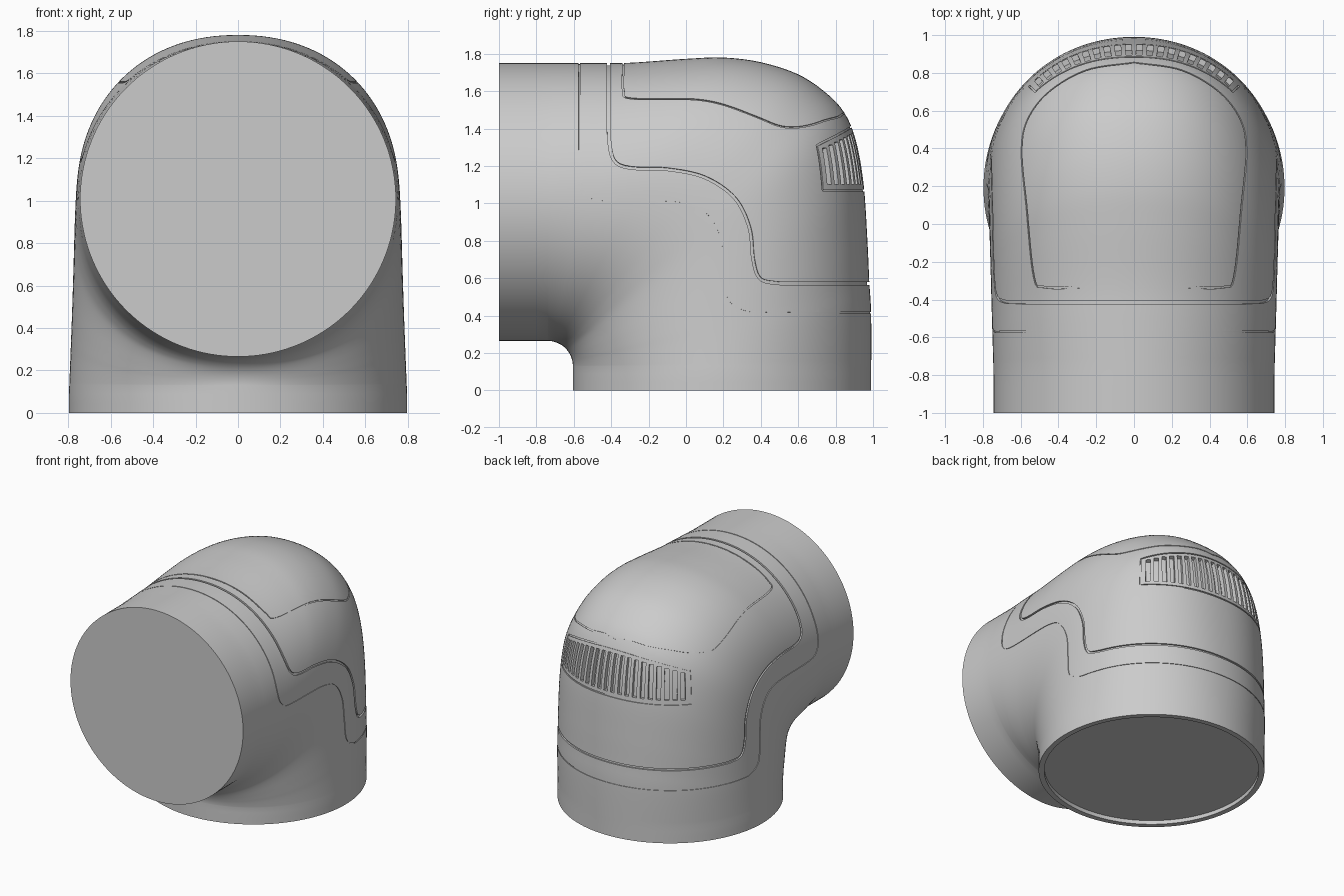
import bpy
import bmesh
import math
from mathutils import Vector
from mathutils.bvhtree import BVHTree

cube = bpy.data.objects.get("Cube")
if cube:
    bpy.data.objects.remove(cube, do_unlink=True)

grey = bpy.data.materials.new("plain_grey")
grey.use_nodes = True
grey.diffuse_color = (0.6, 0.6, 0.6, 1)
grey.node_tree.nodes["Principled BSDF"].inputs["Base Color"].default_value = grey.diffuse_color


def spline(points, steps=8):
    """Smooth curve through 2D points."""
    pts = [Vector(p) for p in points]
    pts = [2 * pts[0] - pts[1]] + pts + [2 * pts[-1] - pts[-2]]
    out = []
    for a, b, c, d in zip(pts, pts[1:], pts[2:], pts[3:]):
        for i in range(steps):
            t = i / steps
            out.append(0.5 * (2 * b + (c - a) * t + (2 * a - 5 * b + 4 * c - d) * t * t
                              + (3 * b - a - 3 * c + d) * t ** 3))
    return out + [pts[-2]]


def make_object(name, bm):
    bmesh.ops.recalc_face_normals(bm, faces=bm.faces)
    mesh = bpy.data.meshes.new(name)
    bm.to_mesh(mesh)
    obj = bpy.data.objects.new(name, mesh)
    bpy.context.collection.objects.link(obj)
    mesh.materials.append(grey)
    return obj


# Elbow body: sections fanned around the inside corner
PIVOT = Vector((-0.74, 0.13))
INNER_R = 0.135
outer = spline([(0.99, 0), (0.99, 0.4), (0.98, 0.58), (0.97, 0.8), (0.95, 1.1), (0.91, 1.33),
                (0.85, 1.48), (0.75, 1.59), (0.6, 1.69), (0.4, 1.755), (0.2, 1.78),
                (0, 1.773), (-0.3, 1.752), (-0.5, 1.75), (-1, 1.75)])


def outer_point(phi):
    ray = Vector((math.cos(phi), math.sin(phi)))
    side = Vector((-ray.y, ray.x))
    for p, q in zip(outer, outer[1:]):
        dp, dq = (p - PIVOT).dot(side), (q - PIVOT).dot(side)
        if dp <= 0 <= dq and dq > dp:
            return p.lerp(q, -dp / (dq - dp))


sections = []          # inner point, outer point, half width, roundness power
for z in (0, 0.045, 0.09):
    sections.append((Vector((-0.605, z)), Vector((0.99, z)), 0.797, 2))
FAN = 80
for i in range(FAN + 1):
    t = i / FAN
    phi = t * math.pi / 2
    inner = PIVOT + INNER_R * Vector((math.cos(phi), math.sin(phi)))
    width = 0.795 - 0.06 * t + 0.01 * t * t
    sections.append((inner, outer_point(phi), width, 2 + 0.2 * math.sin(2 * phi)))
for y in (-0.8, -0.87, -0.94, -1):
    sections.append((Vector((y, 0.265)), Vector((y, 1.75)), 0.744, 2))

SIDES = 144
bm = bmesh.new()
rings = []
for inner, out, width, power in sections:
    mid, half = (inner + out) / 2, (out - inner) / 2
    ring = []
    for k in range(SIDES):
        a = 2 * math.pi * k / SIDES
        c, s = (math.copysign(abs(v) ** (2 / power), v) for v in (math.cos(a), math.sin(a)))
        p = mid + half * c
        ring.append(bm.verts.new((width * s, p.x, p.y)))
    rings.append(ring)
for r0, r1 in zip(rings, rings[1:]):
    for k in range(SIDES):
        n = (k + 1) % SIDES
        bm.faces.new((r0[k], r0[n], r1[n], r1[k]))
bm.faces.new(rings[-1])
base = bm.faces.new(rings[0])
bmesh.ops.recalc_face_normals(bm, faces=bm.faces)
# Recessed base with a thin rim
bmesh.ops.inset_region(bm, faces=[base], thickness=0.04)
recess = bmesh.ops.extrude_face_region(bm, geom=[base])["geom"]
bmesh.ops.translate(bm, verts=[g for g in recess if isinstance(g, bmesh.types.BMVert)],
                    vec=(0, 0, 0.03))
if base.is_valid:
    bmesh.ops.delete(bm, geom=[base], context="FACES_ONLY")
bmesh.ops.recalc_face_normals(bm, faces=bm.faces)
surface = BVHTree.FromBMesh(bm)
body = make_object("elbow_body", bm)
bm.free()


def project(rays):
    """Cast rays outward from inside the body onto its skin."""
    hits = []
    for origin, direction in rays:
        loc, normal, _, _ = surface.ray_cast(Vector(origin), Vector(direction).normalized())
        if loc and (not hits or (loc - hits[-1][0]).length > 0.012):
            hits.append((loc, normal))
    return hits


def mirrored(half):
    """Complete a loop from its half that runs between two points on x = 0."""
    flip = [(Vector((-p.x, p.y, p.z)), Vector((-n.x, n.y, n.z))) for p, n in half]
    return half + flip[-2:0:-1]


def channel(bm, path, width, depth, closed=True):
    """Rectangular cutter following a path on the skin."""
    count = len(path)
    rows = []
    for i, (p, n) in enumerate(path):
        before = path[(i - 1) % count if closed else max(i - 1, 0)][0]
        after = path[(i + 1) % count if closed else min(i + 1, count - 1)][0]
        side = n.cross(after - before).normalized() * width / 2
        rows.append([bm.verts.new(p + side * s + n * h)
                     for s, h in ((-1, 0.012), (1, 0.012), (1, -depth), (-1, -depth))])
    for i in range(count if closed else count - 1):
        r0, r1 = rows[i], rows[(i + 1) % count]
        for k in range(4):
            n = (k + 1) % 4
            bm.faces.new((r0[k], r0[n], r1[n], r1[k]))
    if not closed:
        bm.faces.new(rows[0])
        bm.faces.new(rows[-1])


def around_pipe(b, z):
    return (0, 0.195, z), (math.sin(b), math.cos(b), 0)


def shell_loop(side_points):
    """Loop over the top, down the flank and round the back."""
    flank = spline(side_points)
    (y0, z0), (y1, z1) = flank[0], flank[-1]
    a_end, b_start = math.acos((z0 - 1) / 0.75), math.acos((y1 - 0.195) / 0.79)
    rays = []
    for i in range(30):
        a = a_end * i / 30
        rays.append(((0, y0, 1), (math.sin(a), 0, math.cos(a))))
    rays += [((0, y, z), (1, 0, 0)) for y, z in flank]
    rays += [around_pipe(b_start * (1 - i / 30), z1) for i in range(1, 31)]
    return mirrored(project(rays))


cutters = []


def loop_cutter(name, path, width, depth):
    bm = bmesh.new()
    channel(bm, path, width, depth)
    cutters.append(make_object(name, bm))
    bm.free()


# Main shell seam
loop_cutter("shell_seam_cutter", shell_loop(
    [(-0.415, 1.5), (-0.41, 1.33), (-0.38, 1.225), (-0.29, 1.19), (-0.1, 1.183), (0.1, 1.14),
     (0.26, 1.03), (0.34, 0.87), (0.36, 0.7), (0.395, 0.6), (0.48, 0.575), (0.6, 0.572)]),
    0.016, 0.012)

# Fainter cuff line outside the seam
loop_cutter("cuff_line_cutter", shell_loop(
    [(-0.57, 1.3), (-0.57, 1.15), (-0.54, 1.05), (-0.44, 1.01), (-0.05, 1.005), (0.1, 0.95),
     (0.18, 0.82), (0.2, 0.65), (0.22, 0.49), (0.31, 0.425), (0.42, 0.415), (0.6, 0.415)]),
    0.007, 0.005)

# Crown panel outline
crown = spline([(0, -0.335), (0.25, -0.335), (0.47, -0.335), (0.53, -0.28), (0.57, 0.1),
                (0.595, 0.38), (0.565, 0.55), (0.45, 0.7), (0.25, 0.815), (0, 0.855)])
loop_cutter("crown_line_cutter",
            mirrored(project([((x, y, 0.8), (0, 0, 1)) for x, y in crown])), 0.009, 0.007)

# Rear vent: frame line and a row of slots
EDGE = math.radians(46)


def vent_top(b):
    return 1.41 - 0.1 * (b / EDGE) ** 2


arc = [EDGE * i / 24 for i in range(25)]
frame = [around_pipe(b, vent_top(b)) for b in arc]
frame += [around_pipe(EDGE, 1.31 - 0.03 * i) for i in range(1, 8)]
frame += [around_pipe(b, 1.07) for b in reversed(arc)]
loop_cutter("vent_frame_cutter", mirrored(project(frame)), 0.01, 0.008)

bm = bmesh.new()
SLOTS = 20
for i in range(SLOTS):
    b = math.radians(-42 + 84 * i / (SLOTS - 1))
    low, high = 1.1, vent_top(b) - 0.03
    slot = project([around_pipe(b, low + (high - low) * k / 7) for k in range(8)])
    channel(bm, slot, 0.032, 0.03, closed=False)
cutters.append(make_object("vent_slot_cutter", bm))
bm.free()

# Cut all details into the body
bpy.ops.object.select_all(action="DESELECT")
bpy.context.view_layer.objects.active = body
body.select_set(True)
for cutter in cutters:
    cutter.hide_render = True
    mod = body.modifiers.new(cutter.name, "BOOLEAN")
    mod.operation, mod.solver, mod.object = "DIFFERENCE", "EXACT", cutter
    bpy.ops.object.modifier_apply(modifier=mod.name)
    bpy.data.objects.remove(cutter, do_unlink=True)
bpy.ops.object.shade_smooth_by_angle(angle=math.radians(30))
